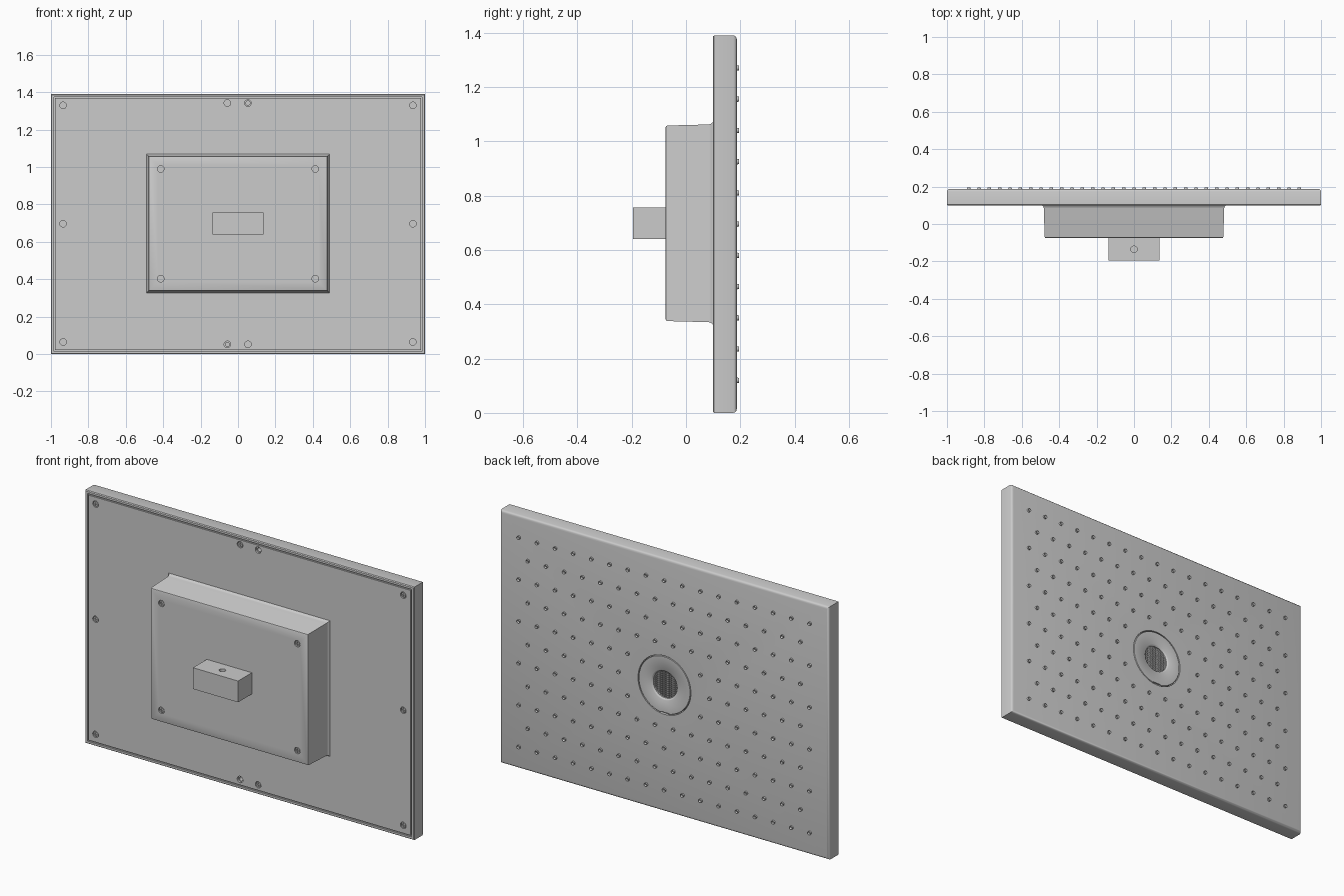
import bpy, bmesh
from math import radians, sin, cos, pi, hypot
from mathutils import Matrix, Vector

if "Cube" in bpy.data.objects:
    bpy.data.objects.remove(bpy.data.objects["Cube"])

CZ = 0.695  # mid height of the panel


def finish(bm, name):
    bmesh.ops.recalc_face_normals(bm, faces=bm.faces)
    me = bpy.data.meshes.new(name)
    bm.to_mesh(me)
    bm.free()
    ob = bpy.data.objects.new(name, me)
    bpy.context.collection.objects.link(ob)
    return ob


def activate(ob):
    bpy.ops.object.select_all(action='DESELECT')
    ob.select_set(True)
    bpy.context.view_layer.objects.active = ob


def smooth(ob):
    activate(ob)
    bpy.ops.object.shade_smooth_by_angle(angle=radians(35))


def cut(ob, cutter):
    cutter.hide_render = True
    mod = ob.modifiers.new("cut", 'BOOLEAN')
    mod.object, mod.solver = cutter, 'EXACT'
    activate(ob)
    bpy.ops.object.modifier_apply(modifier=mod.name)
    bpy.data.objects.remove(cutter)


def loft(name, loops, cz):
    """Closed solid through nested rectangles (half x, half z, y)."""
    bm = bmesh.new()
    rings = [[bm.verts.new((sx * hx, y, cz + sz * hz))
              for sx, sz in ((-1, -1), (1, -1), (1, 1), (-1, 1))] for hx, hz, y in loops]
    for a, b in zip(rings, rings[1:]):
        for i in range(4):
            j = (i + 1) % 4
            bm.faces.new((a[i], a[j], b[j], b[i]))
    bm.faces.new(rings[0])
    bm.faces.new(rings[-1])
    return finish(bm, name)


def cylinders(name, points, y0, y1, r0, r1, seg=16, inset=None):
    """Cylinders along y at each (x, z); optional dimple in the +y end."""
    bm = bmesh.new()
    for x, z in points:
        m = Matrix.Translation((x, (y0 + y1) / 2, z)) @ Matrix.Rotation(-pi / 2, 4, 'X')
        bmesh.ops.create_cone(bm, cap_ends=True, segments=seg, radius1=r0, radius2=r1,
                              depth=y1 - y0, matrix=m)
    if inset:
        bm.normal_update()
        ends = [f for f in bm.faces if f.normal.y > 0.9]
        bmesh.ops.inset_individual(bm, faces=ends, thickness=inset[0], depth=-inset[1])
    return finish(bm, name)


def boxes(name, items):
    """Boxes given as (centre, size)."""
    bm = bmesh.new()
    for c, s in items:
        bmesh.ops.create_cube(bm, size=1, matrix=Matrix.Translation(c) @ Matrix.Diagonal((*s, 1)))
    return finish(bm, name)


def lathe(name, profile, seg=64):
    """Revolve (radius, y) points about the y axis through the panel centre."""
    bm = bmesh.new()
    rings = [[bm.verts.new((r * cos(2 * pi * i / seg), y, CZ + r * sin(2 * pi * i / seg)))
              for i in range(seg)] for r, y in profile]
    for a, b in zip(rings, rings[1:]):
        for i in range(seg):
            j = (i + 1) % seg
            bm.faces.new((a[i], a[j], b[j], b[i]))
    bm.faces.new(rings[0])
    bm.faces.new(rings[-1])
    return finish(bm, name)


def screws(name, points, y):
    """Countersunk cross-head screws whose heads sit just inside a face at y."""
    heads = cylinders(name, points, y + 0.002, y + 0.012, 0.0135, 0.0135, 20)
    for size in ((0.017, 0.01, 0.004), (0.004, 0.01, 0.017)):
        cut(heads, boxes("slot_cutter", [((x, y + 0.002, z), size) for x, z in points]))
    smooth(heads)


# panel shell: rounded spray face, rim and narrow groove round the back plate
panel = loft("panel_shell", [
    (0.986, 0.681, 0.187), (0.992, 0.687, 0.1855), (0.9975, 0.6925, 0.181), (1, 0.695, 0.174),
    (1, 0.695, 0.104), (0.996, 0.691, 0.099), (0.985, 0.680, 0.099), (0.985, 0.680, 0.108),
    (0.978, 0.673, 0.108), (0.978, 0.673, 0.099)], CZ)
edge_screws = [(sx * 0.935, z) for sx in (-1, 1) for z in (0.065, 0.697, 1.33)]
edge_screws += [(-0.057, 1.342), (0.053, 0.052)]
open_holes = [(0.053, 1.342), (-0.057, 0.052)]
cut(panel, cylinders("hole_cutter", edge_screws + open_holes, 0.08, 0.109, 0.0175, 0.0175, 24))
cut(panel, cylinders("bore_cutter", open_holes, 0.10, 0.13, 0.011, 0.011, 20))
cut(panel, cylinders("disc_cutter", [(0, CZ)], 0.155, 0.22, 0.161, 0.161, 64))
smooth(panel)
screws("panel_screws", edge_screws, 0.099)

# raised housing with a flared foot
housing = loft("housing", [
    (0.491, 0.373, 0.102), (0.490, 0.372, 0.098), (0.485, 0.367, 0.093), (0.482, 0.364, 0.084),
    (0.478, 0.360, -0.069), (0.476, 0.358, -0.073), (0.472, 0.354, -0.075)], 0.698)
box_screws = [(sx * 0.413, z) for sx in (-1, 1) for z in (0.403, 0.99)]
cut(housing, cylinders("hole_cutter", box_screws, -0.1, -0.065, 0.0175, 0.0175, 24))
smooth(housing)
screws("housing_screws", box_screws, -0.075)

# inlet block with a threaded-pipe hole in its top
block = boxes("inlet_block", [((0, -0.134, 0.6985), (0.274, 0.122, 0.117))])
bm = bmesh.new()
bmesh.ops.create_cone(bm, cap_ends=True, segments=24, radius1=0.017, radius2=0.017, depth=0.12,
                      matrix=Matrix.Translation((0, -0.135, 0.757)))
cut(block, finish(bm, "inlet_cutter"))
smooth(block)

# staggered spray nozzles, leaving the centre clear
points = []
for row in range(-5, 6):
    n = 17 if row % 2 else 16
    for i in range(n):
        x, dz = (i - (n - 1) / 2) * 0.1105, row * 0.115
        if hypot(x, dz) > 0.175:
            points.append((x, CZ + dz))
smooth(cylinders("spray_nozzles", points, 0.184, 0.195, 0.0105, 0.009, 14, (0.004, 0.007)))

# centre disc with stepped recess and a pry slot at the bottom
disc = lathe("centre_disc", [
    (0.157, 0.150), (0.157, 0.185), (0.155, 0.187), (0.082, 0.187), (0.079, 0.185),
    (0.073, 0.180), (0.073, 0.162)])
cut(disc, boxes("slot_cutter", [((0, 0.187, CZ - 0.157), (0.05, 0.016, 0.014))]))
smooth(disc)

# mesh grille in the recess
bars = []
for i in range(-6, 7):
    d = i * 0.011
    h = 2 * (0.0735 ** 2 - d * d) ** 0.5
    bars.append(((d, 0.170, CZ), (0.004, 0.012, h)))
    bars.append(((0, 0.168, CZ + d), (h, 0.010, 0.0035)))
boxes("grille", bars)
